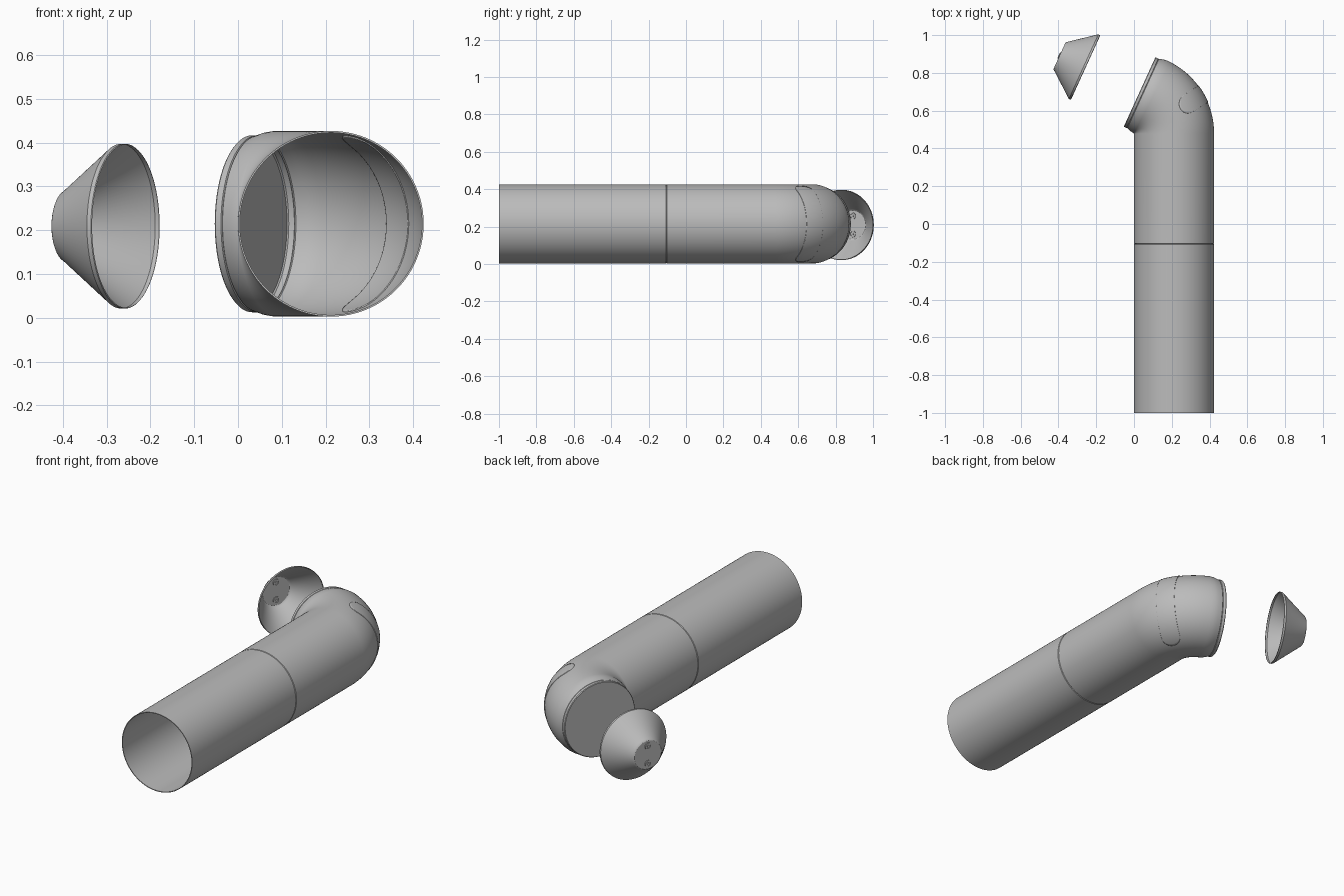
import bpy, bmesh, math
from mathutils import Vector

cube = bpy.data.objects.get("Cube")
if cube:
    bpy.data.objects.remove(cube, do_unlink=True)

grey = bpy.data.materials.new("plain grey")
grey.use_nodes = True
grey.diffuse_color = (0.5, 0.5, 0.5, 1)
grey.node_tree.nodes["Principled BSDF"].inputs["Base Color"].default_value = (0.5, 0.5, 0.5, 1)

UP = Vector((0, 0, 1))
SEGMENTS = 96
R = 0.212                                # pipe radius
BEND = Vector((-0.002, 0.478, 0.2145))   # centre of the elbow bend
BEND_R = R + 0.002                       # bend radius along the pipe axis
TURN = math.radians(65.5)
SEAM = -0.105


def finish(name, bm, angle=30):
    bmesh.ops.recalc_face_normals(bm, faces=bm.faces)
    mesh = bpy.data.meshes.new(name)
    bm.to_mesh(mesh)
    bm.free()
    mesh.materials.append(grey)
    mesh.shade_smooth()
    mesh.set_sharp_from_angle(angle=math.radians(angle))
    obj = bpy.data.objects.new(name, mesh)
    bpy.context.collection.objects.link(obj)
    return obj


def radial(a):
    return Vector((math.cos(a), math.sin(a), 0))


def heading(a):
    return Vector((-math.sin(a), math.cos(a), 0))


def loft(name, rings, cap_end=False, segments=SEGMENTS):
    """Skin circles given as (centre, heading angle, radius)."""
    bm = bmesh.new()
    rows = []
    for centre, a, r in rings:
        side = radial(a)
        row = []
        for j in range(segments):
            t = math.tau * j / segments
            row.append(bm.verts.new(centre + side * r * math.cos(t) + UP * r * math.sin(t)))
        rows.append(row)
    for low, high in zip(rows, rows[1:]):
        for j in range(segments):
            k = (j + 1) % segments
            bm.faces.new((low[j], low[k], high[k], high[j]))
    if cap_end:
        bm.faces.new(rows[-1])
    return finish(name, bm)


def on_axis(y):
    return Vector((BEND.x + BEND_R, y, BEND.z))


# Straight pipe with a thin wall, open at the front
loft("front_pipe", [(on_axis(y), 0, r) for y, r in (
    (SEAM, R - 0.004), (-1, R - 0.004), (-1, R), (SEAM - 0.003, R), (SEAM, R - 0.003))])

# Rear pipe, bend, tapered neck, lip and flat end disc
rings = [(on_axis(SEAM), 0, R - 0.003), (on_axis(SEAM + 0.003), 0, R)]
steps = 24
for i in range(steps + 1):
    a = TURN * i / steps
    rings.append((BEND + radial(a) * BEND_R, a, R))
neck = BEND + radial(TURN) * BEND_R
for along, r in ((0.02, 0.209), (0.042, 0.202), (0.044, 0.199),
                 (0.046, 0.202), (0.060, 0.202), (0.063, 0.199)):
    rings.append((neck + heading(TURN) * along, TURN, r))
loft("elbow_pipe", rings, cap_end=True)

# Round-ended band wrapped over the outside of the bend
HALF = 0.05
bm = bmesh.new()
columns, rows = 16, 48
grid = []
for i in range(columns + 1):
    s = -HALF * math.cos(math.pi * i / columns)
    reach = 0.28 + HALF - math.sqrt(max(HALF * HALF - s * s, 0))
    limit = math.acos((math.hypot(reach, s) - BEND_R) / R)
    line = []
    for j in range(rows + 1):
        t = limit * (2 * j / rows - 1)
        d = BEND_R + R * math.cos(t)
        a = TURN / 2 + math.asin((s - 0.022) / d)
        line.append(bm.verts.new(BEND + radial(a) * d + UP * R * math.sin(t)))
    grid.append(line)
for left, right in zip(grid, grid[1:]):
    for j in range(rows):
        bm.faces.new((left[j], right[j], right[j + 1], left[j + 1]))
band = finish("bend_band", bm)
thick = band.modifiers.new("thickness", 'SOLIDIFY')
thick.thickness = 0.005
thick.offset = 0

# Detached hollow cone, open towards the elbow
rim = Vector((-0.256, 0.828, 0.209))
axis = heading(TURN)
loft("end_cone", [(rim + axis * along, TURN, r) for along, r in (
    (0.0, 0.186), (0.002, 0.188), (0.012, 0.188), (0.016, 0.185),
    (0.143, 0.085), (0.149, 0.081), (0.152, 0.076))], cap_end=True)

# Two small ring fittings with a pin through the cone's flat end
for name, dz in (("upper", 0.048), ("lower", -0.048)):
    centre = rim + axis * 0.152 + UP * dz
    loft(name + "_fitting_ring", [(centre + axis * along, TURN, r) for along, r in (
        (-0.005, 0.012), (-0.005, 0.018), (0.005, 0.018), (0.005, 0.012), (-0.005, 0.012))],
        segments=24)
    loft(name + "_fitting_pin", [(centre + axis * along, TURN, r) for along, r in (
        (-0.005, 0.001), (-0.005, 0.006), (0.005, 0.006), (0.005, 0.001))],
        cap_end=True, segments=16)
